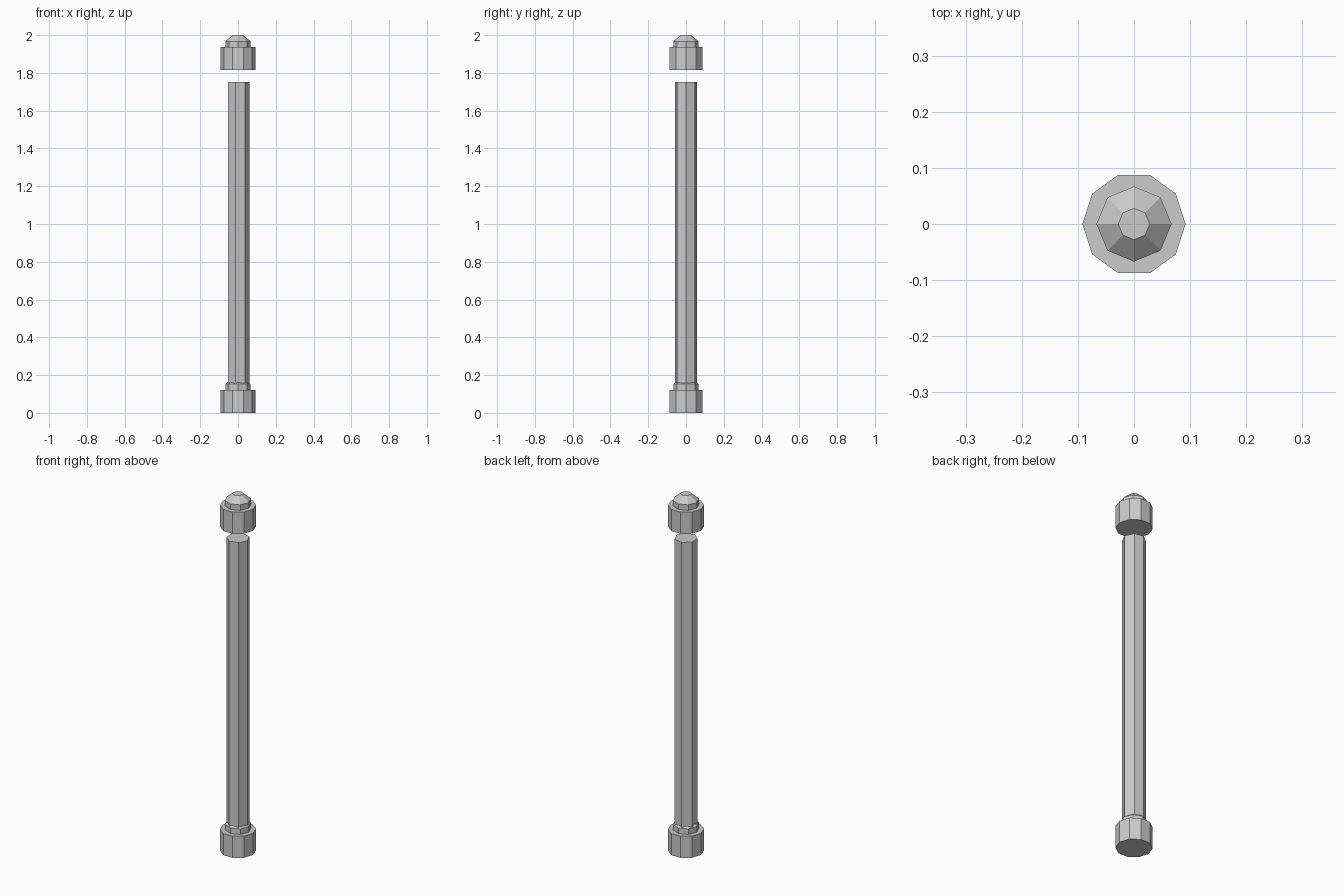
import bpy
import math

cube = bpy.data.objects.get("Cube")
if cube:
    bpy.data.objects.remove(cube)

# Single grey metal colour
grey = bpy.data.materials.new("grey_metal")
grey.use_nodes = True
colour = (0.6, 0.6, 0.6, 1)
grey.diffuse_color = colour
grey.node_tree.nodes["Principled BSDF"].inputs["Base Color"].default_value = colour


def prism(name, sides, rings):
    """Closed flat-sided solid from (radius, height) rings, one corner on +x."""
    verts = []
    for radius, z in rings:
        for i in range(sides):
            a = math.tau * i / sides
            verts.append((radius * math.cos(a), radius * math.sin(a), z))
    faces = [tuple(reversed(range(sides))),
             tuple(range(len(verts) - sides, len(verts)))]
    for r in range(len(rings) - 1):
        for i in range(sides):
            j = (i + 1) % sides
            low, high = r * sides, (r + 1) * sides
            faces.append((low + i, low + j, high + j, high + i))
    mesh = bpy.data.meshes.new(name)
    mesh.from_pydata(verts, [], faces)
    mesh.materials.append(grey)
    obj = bpy.data.objects.new(name, mesh)
    bpy.context.collection.objects.link(obj)
    return obj


# Matching end fittings: ten-sided cap with an eight-sided tapered collar
for place, base in (("bottom", 0), ("top", 1.815)):
    prism(place + "_cap", 10, [(0.092, base), (0.092, base + 0.121)])
    prism(place + "_collar", 8, [(0.067, base + 0.1), (0.067, base + 0.152),
                                 (0.028, base + 0.185)])

# Seven-sided shaft, standing in the bottom fitting below the floating top one
prism("shaft", 7, [(0.06, 0.06), (0.06, 1.752)])
